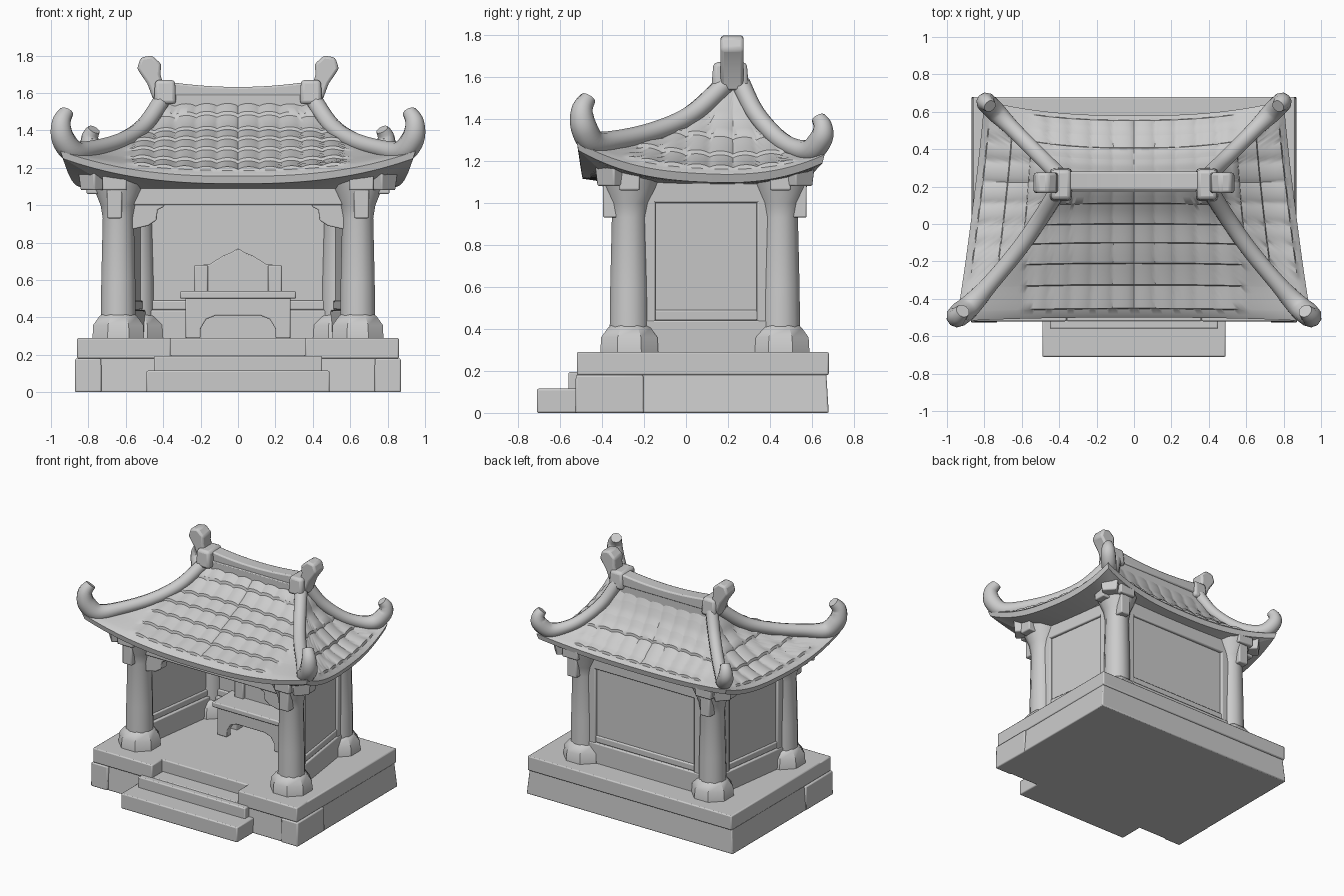
import bpy, bmesh, math
from mathutils import Vector, Matrix

if "Cube" in bpy.data.objects:
    bpy.data.objects.remove(bpy.data.objects["Cube"])

stone = bpy.data.materials.new("grey_stone")
stone.diffuse_color = (0.6, 0.6, 0.6, 1)
stone.use_nodes = True
stone.node_tree.nodes["Principled BSDF"].inputs["Base Color"].default_value = stone.diffuse_color


def finish(name, bm, bevel=0.0, angle=35):
    bmesh.ops.recalc_face_normals(bm, faces=bm.faces)
    me = bpy.data.meshes.new(name)
    bm.to_mesh(me)
    bm.free()
    ob = bpy.data.objects.new(name, me)
    bpy.context.collection.objects.link(ob)
    me.materials.append(stone)
    bpy.ops.object.select_all(action='DESELECT')
    bpy.context.view_layer.objects.active = ob
    ob.select_set(True)
    if bevel:
        m = ob.modifiers.new("soft_edges", 'BEVEL')
        m.width, m.segments = bevel, 2
    bpy.ops.object.shade_smooth_by_angle(angle=math.radians(angle))
    return ob


def box(name, c, size, rot=0.0, top=1.0, bevel=0.008):
    """Box with optional turn about z and scaled top."""
    bm = bmesh.new()
    bmesh.ops.create_cube(bm, size=1)
    for v in bm.verts:
        k = top if v.co.z > 0 else 1
        v.co = Vector((v.co.x * size[0] * k, v.co.y * size[1] * k, v.co.z * size[2]))
    bm.transform(Matrix.Translation(c) @ Matrix.Rotation(rot, 4, 'Z'))
    return finish(name, bm, bevel)


def span(name, x0, x1, y0, y1, z0, z1, **kw):
    return box(name, ((x0 + x1) / 2, (y0 + y1) / 2, (z0 + z1) / 2), (x1 - x0, y1 - y0, z1 - z0), **kw)


def prism(name, pts, y0, y1, bevel=0.006):
    """Profile in x, z pushed along y."""
    bm = bmesh.new()
    f = bm.faces.new([bm.verts.new((x, y0, z)) for x, z in pts])
    ext = bmesh.ops.extrude_face_region(bm, geom=[f])
    bm.faces.new([v for v in f.verts]) if not f.is_valid else None
    for v in ext['geom']:
        if isinstance(v, bmesh.types.BMVert):
            v.co.y = y1
    return finish(name, bm, bevel)


def skin(name, rings, angle):
    """Closed tube through rings of points, with end caps."""
    bm = bmesh.new()
    rings = [[bm.verts.new(p) for p in ring] for ring in rings]
    n = len(rings[0])
    for a, b in zip(rings, rings[1:]):
        for i in range(n):
            bm.faces.new((a[i], a[(i + 1) % n], b[(i + 1) % n], b[i]))
    bm.faces.new(rings[0])
    bm.faces.new(rings[-1])
    return finish(name, bm, angle=angle)


def circle(n):
    return [((math.cos(a), math.sin(a))) for a in [(i + .5) * math.tau / n for i in range(n)]]


def lathe(name, x, y, prof, n):
    return skin(name, [[(x + r * c, y + r * s, z) for c, s in circle(n)] for z, r in prof], 35)


def spline(pts, t):
    """Smooth curve through points of any dimension, t from 0 to 1."""
    n = len(pts) - 1
    i = min(int(t * n), n - 1)
    f = t * n - i
    p = [Vector(pts[min(max(i + k, 0), n)]) for k in (-1, 0, 1, 2)]
    return .5 * (2 * p[1] + (p[2] - p[0]) * f + (2 * p[0] - 5 * p[1] + 4 * p[2] - p[3]) * f * f
                 + (3 * p[1] - p[0] - 3 * p[2] + p[3]) * f ** 3)


def tube(name, pts, steps=40, n=10):
    """Round sweep; each point is x, y, z, radius."""
    rings = []
    side = Vector((pts[-1][1] - pts[0][1], pts[0][0] - pts[-1][0], 0)).normalized()
    for k in range(steps + 1):
        t = k / steps
        q = spline(pts, t)
        d = (spline(pts, min(t + .01, 1)) - spline(pts, max(t - .01, 0))).to_3d().normalized()
        up = side.cross(d).normalized()
        rings.append([q.to_3d() + q[3] * (side * c + up * s) for c, s in circle(n)])
    return skin(name, rings, 50)


# Platform with a notch for the stairs
FLOOR = .29
span("plinth", -.87, .87, -.52, .68, 0, .19, top=.98)
span("floor_slab", -.86, .86, -.40, .68, .18, FLOOR)
for s in (-1, 1):
    span("floor_slab_front", *sorted((s * .36, s * .86)), -.52, -.38, .18, FLOOR)
    span("plinth_corner", *sorted((s * .73, s * .872)), -.528, -.2, 0, .18, top=.98)
span("lower_step", -.49, .49, -.71, -.48, 0, .115)
span("middle_step", -.45, .45, -.56, -.48, 0, .195)
span("stair_landing", -.36, .36, -.52, -.38, .1, .20)

# Columns with footings and roof brackets
FX, FY, BX, BY = .64, -.27, .54, .45
for s in (-1, 1):
    for tag, x, y, o in (("front", FX, FY, -1), ("back", BX, BY, 1)):
        lathe(tag + "_column", s * x, y, [(.3, .098), (.6, .094), (.93, .086), (1.0, .098), (1.10, .14), (1.15, .15)], 12)
        lathe(tag + "_footing", s * x, y, [(.28, .15), (.36, .145), (.405, .11), (.42, .09)], 8)
        box(tag + "_bracket_out", (s * (x + .09), y, 1.11), (.16, .10, .10))
        box(tag + "_bracket_end", (s * (x + .13), y + o * .08, 1.14), (.10, .11, .12), rot=s * o * .75, top=1.2)
        box(tag + "_bracket_face", (s * (x + .02), y + o * .09, 1.02), (.08, .07, .18))
        box(tag + "_bracket_cap", (s * (x + .02), y + o * .10, 1.12), (.13, .10, .08))


# Framed walls between columns
def wall(name, p, q, stile):
    p, q = Vector(p), Vector(q)
    d = (q - p).normalized()
    a, L, m = math.atan2(d.y, d.x), (q - p).length, (p + q) / 2
    out = Vector((d.y, -d.x)) * (1 if Vector((d.y, -d.x)).dot(m) > 0 else -1)
    for part, z0, z1, th in (("panel", .3, 1.12, .06), ("sill", .28, .44, .11),
                             ("ledge", .44, .49, .085), ("lintel", 1.0, 1.13, .10)):
        box(name + "_" + part, (m.x, m.y, (z0 + z1) / 2), (L, th, z1 - z0), rot=a)
    for e, g in ((p, 1), (q, -1)):
        c = e + d * g * .09 + out * .02
        box(name + "_stile", (c.x, c.y, .7), (stile, .06, .82), rot=a)


wall("back_wall", (-BX, BY), (BX, BY), .07)
for s in (-1, 1):
    wall("side_wall", (s * FX, FY), (s * BX, BY), .06)

# Front beam and its corner braces
span("front_beam", -.6, .6, FY - .05, FY + .05, 1.0, 1.13)
for s in (-1, 1):
    prism("beam_brace", [(s * x, z) for x, z in
          ((.57, 1.02), (.38, 1.02), (.40, .99), (.43, .975), (.435, .92), (.48, .89), (.57, .87))], FY - .035, FY + .035)

# Altar table and tablet
span("table_top", -.31, .31, .13, .37, .50, .54)
arch = [(.20, .29), (.20, .34), (.17, .39), (.12, .41)]
prism("table_frame", [(-.28, .29), (-.28, .51), (.28, .51), (.28, .29)] + arch
      + [(-x, z) for x, z in reversed(arch)], .15, .20)
for s in (-1, 1):
    span("table_leg", *sorted((s * .21, s * .28)), .29, .36, .28, .51)
    span("tablet_post", *sorted((s * .16, s * .235)), .29, .37, .53, .68)
half = [(.2, .53), (.2, .68), (.15, .685), (.08, .73), (.03, .75)]
prism("tablet", half + [(0, .77)] + [(-x, z) for x, z in reversed(half)], .31, .36)

# Hip lines of the roof, right half, from ridge to corner
FRONT = [(.40, .20, 1.56), (.50, .03, 1.41), (.62, -.14, 1.33), (.78, -.33, 1.28), (.95, -.52, 1.29)]
BACK = [(.40, .25, 1.56), (.47, .33, 1.41), (.57, .43, 1.30), (.68, .54, 1.24), (.80, .66, 1.23)]


def flip(pts):
    return [(-p[0],) + tuple(p[1:]) for p in pts]


# Tiled roof slopes, each with a plain eave band and underside
def slope(name, A, B, sag, bulge, pull, axis, rows, half, cols=110):
    bm = bmesh.new()
    ts = [.92 * (r + f) / rows for r in range(rows) for f in (0, .3, .65, .96)] + [.92, .96, 1]
    grid = []
    for t in ts:
        a, b, line = spline(A, t), spline(B, t), []
        for i in range(cols + 1):
            s = i / cols
            m = 1 - abs(2 * s - 1) ** 2.5
            p = a.lerp(b, s) + Vector(pull) * m * t
            p.z += m * (bulge * math.sin(math.pi * t) - sag * t ** 3)
            d = abs(p[axis] - (.12 if axis else 0))
            fade = min(1, max(0, (half - d) / .06)) if t < .92 else 0
            lift = .016 * (t / .92 * rows % 1)
            p.z += fade * (lift + .016 * abs(math.sin(math.pi * p[axis] / .112)) ** .6 - .014)
            line.append(p)
        grid.append(line)
    edge = grid[-1]
    grid.append([Vector((p.x * .985, p.y * .985, p.z - .04)) for p in edge])
    grid.append([Vector((p.x * .70, .09 + (p.y - .09) * .70, 1.09)) for p in edge])
    vs = [[bm.verts.new(p) for p in line] for line in grid]
    for u, w in zip(vs, vs[1:]):
        for i in range(cols):
            bm.faces.new((u[i], u[i + 1], w[i + 1], w[i]))
    return finish(name, bm, angle=40)


slope("front_roof", flip(FRONT), FRONT, .135, .025, (0, .02, 0), 0, 6, .60)
slope("back_roof", BACK, flip(BACK), .085, .015, (0, -.08, 0), 0, 5, .56)
slope("right_roof", FRONT, BACK, .12, 0, (-.01, 0, 0), 1, 4, .42)
slope("left_roof", flip(BACK), flip(FRONT), .12, 0, (.01, 0, 0), 1, 4, .42)
span("ceiling", -.62, .62, -.32, .5, 1.09, 1.14)

# Hip ridges ending in curled horns
front_hip = [(.40, .19, 1.57, .047), (.50, .03, 1.425, .046), (.62, -.14, 1.345, .046), (.77, -.32, 1.30, .048),
             (.875, -.435, 1.285, .062), (.935, -.485, 1.355, .063), (.945, -.495, 1.44, .052), (.915, -.465, 1.50, .038)]
back_hip = [(.40, .26, 1.57, .046), (.47, .33, 1.43, .044), (.57, .43, 1.315, .044), (.66, .52, 1.26, .046),
            (.735, .595, 1.25, .056), (.785, .645, 1.31, .055), (.79, .65, 1.365, .046), (.77, .63, 1.405, .034)]
for s in (1, -1):
    for tag, path in (("front_hip", front_hip), ("back_hip", back_hip)):
        tube(tag, path if s > 0 else flip(path))
    # Ridge end blocks and finials
    box("ridge_end", (s * .39, .21, 1.605), (.12, .18, .13), top=.88, bevel=.02)
    prism("finial", [(s * x, z) for x, z in ((.38, 1.58), (.44, 1.53), (.485, 1.65), (.54, 1.73),
          (.52, 1.79), (.46, 1.80), (.41, 1.755), (.415, 1.70))], .165, .275, bevel=.015)

# Main ridge with a gentle dip
xs = [-.40 + .8 * i / 16 for i in range(17)]
prism("ridge_cap", [(x, 1.632 + .2 * x * x) for x in xs] + [(.40, 1.57), (-.40, 1.57)], .18, .28, bevel=.01)
prism("ridge_body", [(x, 1.59) for x in (-.4, .4)] + [(.42, 1.48), (-.42, 1.48)], .17, .27)
